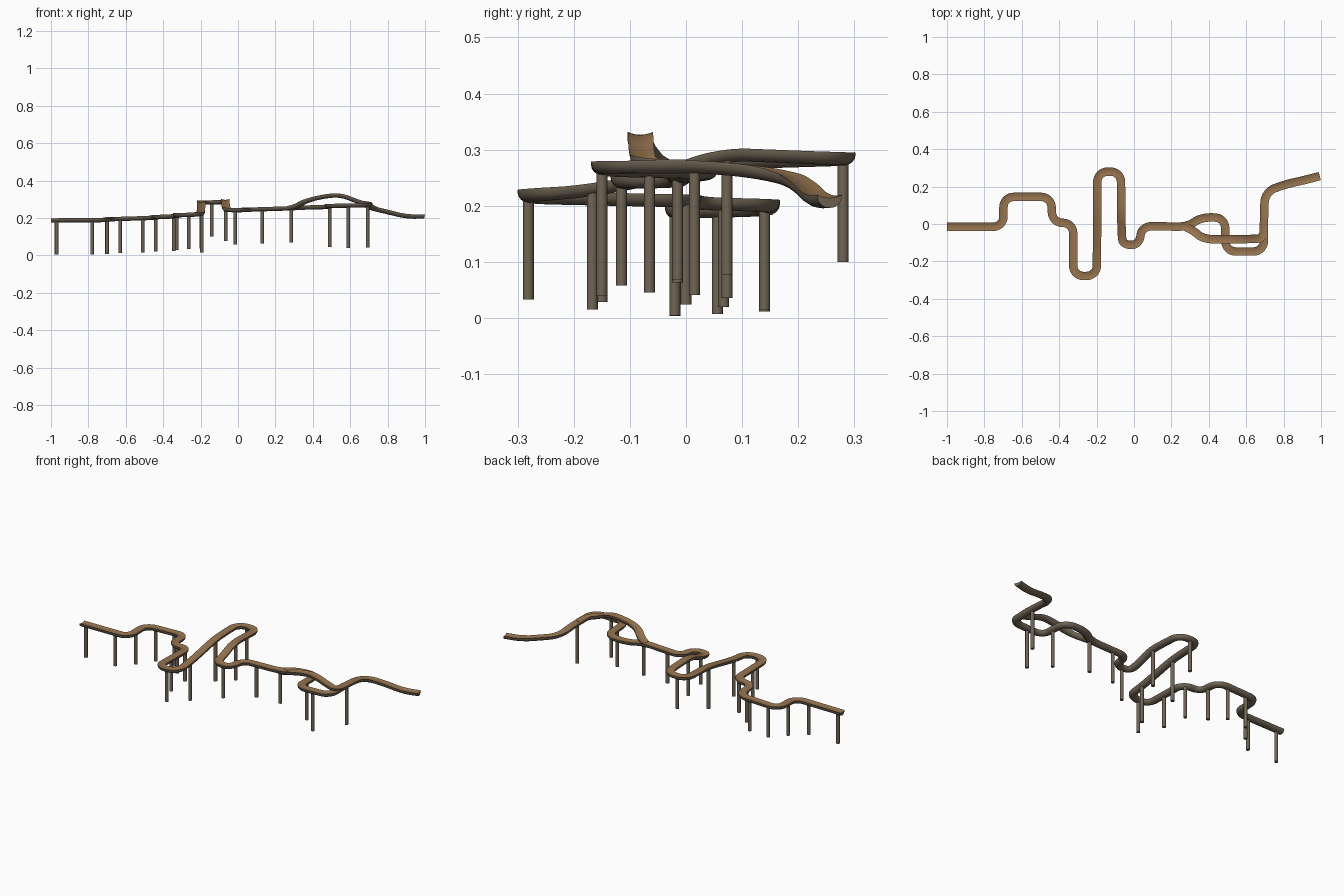
import bpy, bmesh, math
from mathutils import Vector

if "Cube" in bpy.data.objects:
    bpy.data.objects.remove(bpy.data.objects["Cube"])


def material(name, col):
    m = bpy.data.materials.new(name)
    m.diffuse_color = (*col, 1)
    m.use_nodes = True
    m.node_tree.nodes["Principled BSDF"].inputs["Base Color"].default_value = m.diffuse_color
    return m


WOOD = material("brown_track", (0.30, 0.17, 0.075))
STONE = material("grey_brown_support", (0.165, 0.13, 0.09))

# Channel section (sideways, height): shallow running surface, rounded belly
W = 0.0225
TOP = [(W * u / 3, -0.005 * (1 - u * u / 9)) for u in range(-3, 4)]
BELLY = [(W * math.cos(math.pi * i / 8), -0.003 - 0.02 * math.sin(math.pi * i / 8))
         for i in range(9)]
SECTION = TOP + BELLY


def rounded_path(corners, reach=0.055, steps=8):
    """Straight runs joined by rounded bends at every corner."""
    p = [Vector(c) for c in corners]
    out = [p[0]]
    for a, b, c in zip(p, p[1:], p[2:]):
        s = b + (a - b).normalized() * min(reach, (a - b).length * 0.48)
        e = b + (c - b).normalized() * min(reach, (c - b).length * 0.48)
        h1, h2 = s.lerp(b, 0.56), e.lerp(b, 0.56)
        for i in range(steps + 1):
            t = i / steps
            u = 1 - t
            out.append(u**3 * s + 3*u*u*t * h1 + 3*u*t*t * h2 + t**3 * e)
    return out + [p[-1]]


def smooth(ob):
    bpy.ops.object.select_all(action='DESELECT')
    bpy.context.view_layer.objects.active = ob
    ob.select_set(True)
    bpy.ops.object.shade_smooth_by_angle(angle=math.radians(35))


def track(name, corners):
    """Sweep the channel section along a rounded path, kept level sideways."""
    path = rounded_path(corners)
    bm = bmesh.new()
    rings = []
    for i, p in enumerate(path):
        t = Vector()
        if i > 0:
            t += (p - path[i - 1]).normalized()
        if i < len(path) - 1:
            t += (path[i + 1] - p).normalized()
        side = Vector((t.y, -t.x, 0)).normalized()
        up = side.cross(t).normalized()
        rings.append([bm.verts.new(p + side * s + up * h) for s, h in SECTION])
    n = len(SECTION)
    for r, q in zip(rings, rings[1:]):
        for k in range(n):
            f = bm.faces.new((r[k], r[(k + 1) % n], q[(k + 1) % n], q[k]))
            f.material_index = 0 if k < len(TOP) - 1 else 1
    for r in (rings[0], rings[-1]):
        bm.faces.new(r).material_index = 1
    bmesh.ops.recalc_face_normals(bm, faces=bm.faces)
    me = bpy.data.meshes.new(name)
    bm.to_mesh(me)
    bm.free()
    me.materials.append(WOOD)
    me.materials.append(STONE)
    ob = bpy.data.objects.new(name, me)
    bpy.context.collection.objects.link(ob)
    smooth(ob)
    return path


# Main winding track, given by its corners
main = track("main_track", [
    (-1, -.015, .198), (-.698, -.015, .2), (-.698, .145, .204),
    (-.442, .145, .212), (-.437, .007, .216), (-.325, .005, .22),
    (-.325, -.278, .226), (-.2, -.278, .23), (-.198, -.17, .238),
    (-.197, .08, .288), (-.196, .28, .294), (-.07, .28, .295),
    (-.068, .055, .304), (-.066, -.05, .262), (-.06, -.112, .253),
    (.03, -.112, .253), (.04, -.011, .255), (.29, -.015, .263),
    (.355, .036, .267), (.487, .034, .27), (.489, -.147, .275),
    (.694, -.147, .28), (.695, .05, .281), (.7, .17, .265),
    (.8, .21, .243), (.9, .232, .218), (.993, .256, .219)])

# Raised bypass crossing over the loop
track("bridge_track", [
    (.275, -.015, .264), (.32, -.037, .275), (.37, -.081, .306),
    (.48, -.082, .331), (.56, -.081, .332), (.64, -.08, .299),
    (.692, -.075, .284), (.695, 0, .282)])


def height_at(x, y):
    """Track height above the nearest place on the main path."""
    best = (9, 0)
    for a, b in zip(main, main[1:]):
        d = b - a
        t = ((x - a.x) * d.x + (y - a.y) * d.y) / (d.x**2 + d.y**2)
        q = a + d * min(1, max(0, t))
        best = min(best, ((q.x - x)**2 + (q.y - y)**2, q.z))
    return best[1]


def post(x, y, foot=None):
    z = height_at(x, y)
    foot = max(0, z - 0.195) if foot is None else foot
    top = z - 0.012
    bpy.ops.mesh.primitive_cylinder_add(vertices=16, radius=0.0098, depth=top - foot,
                                        location=(x, y, (top + foot) / 2))
    ob = bpy.context.object
    ob.name = "support_post"
    ob.data.materials.append(STONE)
    smooth(ob)


# Posts of the usual length
for x, y in [(-.97, -.02), (-.78, -.02), (-.7, .056), (-.63, .14), (-.51, .14),
             (-.44, .067), (-.343, 0), (-.327, -.15), (-.264, -.281), (-.14, .28),
             (-.015, -.115), (.13, -.015), (.285, -.015)]:
    post(x, y)

# Longer posts with their own foot height
for x, y, foot in [(-.193, -.167, .015), (-.197, .073, .036), (-.066, .073, .077),
                   (.49, -.065, .045), (.59, -.15, .04), (.693, .015, .041)]:
    post(x, y, foot)
